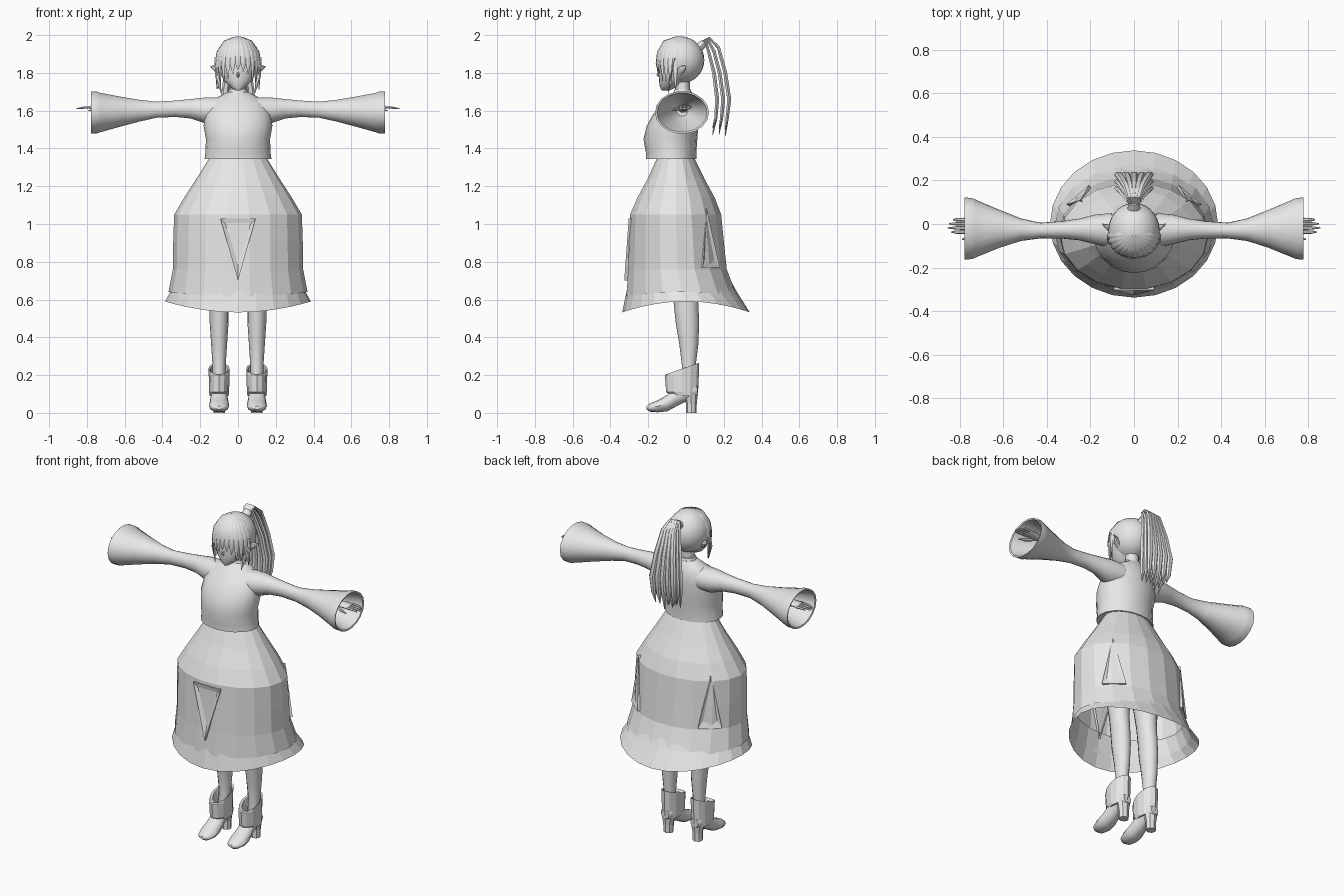
import bpy, bmesh, math, random
from mathutils import Vector

if "Cube" in bpy.data.objects:
    bpy.data.objects.remove(bpy.data.objects["Cube"])

random.seed(4)
grey = bpy.data.materials.new("plain grey")
grey.diffuse_color = (0.8, 0.8, 0.8, 1)
grey.use_nodes = True
grey.node_tree.nodes["Principled BSDF"].inputs["Base Color"].default_value = grey.diffuse_color


def finish(name, bm, smooth):
    bmesh.ops.recalc_face_normals(bm, faces=bm.faces)
    me = bpy.data.meshes.new(name)
    bm.to_mesh(me)
    bm.free()
    me.materials.append(grey)
    ob = bpy.data.objects.new(name, me)
    bpy.context.collection.objects.link(ob)
    if smooth:
        bpy.ops.object.select_all(action='DESELECT')
        ob.select_set(True)
        bpy.context.view_layer.objects.active = ob
        bpy.ops.object.shade_smooth_by_angle(angle=math.radians(40))
    return ob


def loft(name, pts, radii, n=12, side=(1, 0, 0), axis=None, caps=(True, True), smooth=True, warp=None):
    """Sweep elliptical rings along points; a fixed axis keeps the rings parallel."""
    bm = bmesh.new()
    pts = [Vector(p) for p in pts]
    rings = []
    for i, p in enumerate(pts):
        t = Vector(axis) if axis else pts[min(i + 1, len(pts) - 1)] - pts[max(i - 1, 0)]
        t.normalize()
        u = Vector(side)
        u = (u - t * u.dot(t)).normalized()
        v = t.cross(u)
        ring = []
        for k in range(n):
            a = 2 * math.pi * k / n
            q = p + u * radii[i][0] * math.cos(a) + v * radii[i][1] * math.sin(a)
            ring.append(bm.verts.new(warp(i, a, q) if warp else q))
        rings.append(ring)
    for r, s in zip(rings, rings[1:]):
        for k in range(n):
            bm.faces.new((r[k], r[(k + 1) % n], s[(k + 1) % n], s[k]))
    if caps[0]:
        bm.faces.new(rings[0])
    if caps[1]:
        bm.faces.new(rings[-1])
    return finish(name, bm, smooth)


def stack(name, rows, n=16, caps=(True, True), smooth=True, warp=None, x=0):
    """Horizontal rings given as (z, half width, front y, back y)."""
    return loft(name, [(x, (f + b) / 2, z) for z, w, f, b in rows],
                [(w, (b - f) / 2) for z, w, f, b in rows],
                n, axis=(0, 0, 1), caps=caps, smooth=smooth, warp=warp)


# Skirt: outer layer and flared ruffle, both open below
SKIRT = [(1.36, .145, -.15, .04), (1.24, .22, -.205, .10), (1.14, .285, -.26, .155),
         (1.05, .338, -.30, .19), (.90, .343, -.305, .205), (.76, .345, -.31, .22),
         (.64, .368, -.32, .275)]


def dip(amount, last):
    def warp(i, a, q):
        if i == last:
            q.z -= amount * math.sin(a) ** 2
        return q
    return warp


stack("skirt", SKIRT, 18, (True, False), False, dip(.025, 6))
stack("skirt_ruffle", [(.74, .335, -.30, .215), (.64, .358, -.315, .27), (.59, .386, -.338, .338)],
      24, (False, False), False, dip(.058, 2))


# Triangular folds standing off the skirt
def skirt_point(angle, z, lift):
    for (z0, *a), (z1, *b) in zip(SKIRT, SKIRT[1:]):
        if z1 <= z <= z0:
            t = (z0 - z) / (z0 - z1)
            w, f, k = [p + (q - p) * t for p, q in zip(a, b)]
            return Vector(((w + lift) * math.cos(angle),
                           (f + k) / 2 + ((k - f) / 2 + lift) * math.sin(angle), z))


def fold(name, degrees, tip_z, base_z, half):
    bm = bmesh.new()
    a = math.radians(degrees)
    corners = [(a, tip_z), (a - half, base_z), (a + half, base_z)]
    mid_z = (tip_z + 2 * base_z) / 3
    outer = [bm.verts.new(skirt_point(b, z, .012)) for b, z in corners]
    inner = [bm.verts.new(skirt_point(a + (b - a) * .6, mid_z + (z - mid_z) * .6, -.005)) for b, z in corners]
    root = [bm.verts.new(skirt_point(b, z, -.02)) for b, z in corners]
    bm.faces.new(inner)
    for k in range(3):
        j = (k + 1) % 3
        bm.faces.new((outer[k], outer[j], inner[j], inner[k]))
        bm.faces.new((root[k], root[j], outer[j], outer[k]))
    finish(name, bm, False)


fold("front_fold", -90, .70, 1.03, .27)
fold("back_fold_right", 42, 1.08, .77, .22)
fold("back_fold_left", 138, 1.08, .77, .22)

# Bodice with flared hem, collar and neck
stack("bodice", [(1.345, .177, -.213, .055), (1.38, .172, -.213, .055), (1.45, .170, -.225, .06),
                 (1.52, .182, -.208, .065), (1.58, .175, -.175, .065), (1.64, .155, -.125, .06),
                 (1.675, .10, -.085, .045), (1.70, .055, -.065, .03)], 20)
stack("collar", [(1.68, .06, -.075, .035), (1.715, .046, -.06, .025)], 14)
stack("neck", [(1.68, .04, -.055, .02), (1.80, .036, -.055, .02)], 12)

# Face, nose and hair cap
stack("face", [(1.708, .014, -.13, -.085), (1.725, .042, -.138, -.05), (1.76, .075, -.143, -.01),
               (1.80, .095, -.145, .03), (1.86, .106, -.145, .06), (1.92, .098, -.132, .06),
               (1.965, .06, -.09, .03)], 20)
loft("nose", [(0, -.14, 1.81), (0, -.152, 1.787), (0, -.14, 1.778)], [(.004, .004), (.008, .006), (.004, .004)], 6)
bm = bmesh.new()
bmesh.ops.create_uvsphere(bm, u_segments=28, v_segments=16, radius=1)
for v in bm.verts:
    v.co = Vector((v.co.x * .118, v.co.y * .127 - .03, v.co.z * .125 + 1.868))
bmesh.ops.delete(bm, geom=[v for v in bm.verts if v.co.y < -.06 and v.co.z < 1.92 or v.co.z < 1.75],
                 context='VERTS')
finish("hair_cap", bm, True)


def strand(name, pts, widths, depth, side=(1, 0, 0)):
    loft(name, pts, [(w, max(.002, depth * w)) for w in widths], 6, side)


# Fringe fanning from the crown, longer at the temples
for k in range(13):
    a = math.radians(-84 + 14 * k)
    s, c = math.sin(a), math.cos(a)
    end = 1.80 - .08 * abs(s) ** 2 + random.uniform(-.015, .02)
    strand("fringe_strand", [(.015 * s, -.045 - .01 * c, 1.99), (.07 * s, -.045 - .07 * c, 1.968),
                             (.108 * s, -.045 - .103 * c, 1.91), (.119 * s, -.045 - .111 * c, 1.85),
                             (.112 * s, -.045 - .106 * c, end)],
           [.006, .014, .018, .015, .002], .35, (c, s, 0))

# Ponytail of curved strands, plus tie
for k in range(15):
    f = (k % 5 - 2) / 2
    d = k // 5 - 1
    e = random.uniform(-.02, .03)
    strand("ponytail_strand", [(.008 * f, .08, 1.95), (.02 * f, .112 + .01 * d, 1.98 + .004 * d),
                               (.035 * f, .148 + .024 * d, 1.915 + .02 * d),
                               (.055 * f, .178 + .03 * d, 1.80), (.072 * f, .197 + .032 * d, 1.66),
                               (.07 * f, .188 + .03 * d, 1.56), (.06 * f, .175 + .034 * d, 1.485 + e)],
           [.008, .012, .016, .019, .02, .016, .003], .6)
loft("hair_tie", [(0, .07, 1.935), (0, .10, 1.962)], [(.03, .025), (.024, .02)], 10)

# Mirrored limbs
for sx, tag in ((1, "right"), (-1, "left")):
    # Ear and side lock
    loft("ear_" + tag, [(sx * .095, -.03, 1.81), (sx * .122, -.015, 1.822), (sx * .147, 0, 1.835)],
         [(.022, .026), (.014, .017), (.002, .002)], 8, (0, 1, 0), axis=(1, 0, 0))
    strand("side_lock_" + tag, [(sx * .11, -.06, 1.88), (sx * .108, -.085, 1.78), (sx * .088, -.095, 1.69)],
           [.015, .013, .002], .5)

    # Bell sleeve, turned in at the open cuff
    arm = [(.10, -.03, 1.60, .08, .07), (.18, -.025, 1.602, .068, .068), (.25, -.025, 1.61, .05, .052),
           (.33, -.027, 1.61, .04, .044), (.43, -.03, 1.605, .036, .043), (.52, -.026, 1.60, .052, .058),
           (.62, -.022, 1.595, .088, .08), (.73, -.021, 1.59, .134, .106), (.745, -.021, 1.59, .14, .112),
           (.778, -.021, 1.59, .143, .113), (.775, -.021, 1.59, .133, .104), (.60, -.02, 1.6, .07, .065),
           (.53, -.02, 1.60, .03, .03)]
    loft("sleeve_" + tag, [(sx * p[0], p[1], p[2]) for p in arm], [p[3:] for p in arm],
         18, (0, 1, 0), axis=(1, 0, 0))

    # Hand with fingers
    loft("hand_" + tag, [(sx * .50, -.015, 1.61), (sx * .68, -.012, 1.615), (sx * .73, -.01, 1.618),
                         (sx * .78, -.01, 1.616)],
         [(.025, .024), (.02, .017), (.034, .015), (.035, .011)], 10, (0, 1, 0), axis=(1, 0, 0))
    for y, tip in ((-.037, .84), (-.018, .855), (.001, .85), (.02, .83)):
        loft("finger_" + tag, [(sx * .77, y, 1.617), (sx * .815, y, 1.617), (sx * tip, y, 1.61)],
             [(.009, .008), (.008, .007), (.003, .003)], 6, (0, 1, 0))
    loft("thumb_" + tag, [(sx * .70, -.03, 1.612), (sx * .75, -.062, 1.605), (sx * .79, -.07, 1.60)],
         [(.011, .01), (.009, .009), (.003, .003)], 6, (0, 1, 0))

    # Leg
    x = sx * .1
    stack("leg_" + tag, [(1.20, .085, -.12, .06), (.90, .078, -.11, .06), (.68, .054, -.075, .055),
                         (.58, .05, -.065, .065), (.48, .05, -.055, .07), (.36, .042, -.035, .065),
                         (.24, .034, -.02, .05), (.12, .034, -.03, .05)], 12, x=x)

    # Boot cuff, raised at the back
    def slant(i, a, q):
        if i >= 3:
            q.z += .03 * math.sin(a)
        return q
    stack("boot_cuff_" + tag, [(.09, .05, -.075, .058), (.11, .053, -.105, .064), (.20, .055, -.112, .068),
                               (.235, .056, -.105, .07), (.23, .047, -.08, .058), (.17, .036, -.04, .05)],
          12, smooth=False, warp=slant, x=x)

    # Shoe swept from heel to toe as (y, bottom, top, half width), and its block heel
    shoe = [(.062, .09, .14, .026), (.045, .075, .16, .038), (0, .06, .165, .041), (-.05, .035, .14, .044),
            (-.10, .008, .095, .051), (-.15, .003, .067, .053), (-.19, .006, .05, .04), (-.208, .018, .036, .016)]
    loft("shoe_" + tag, [(x, y, (b + t) / 2) for y, b, t, w in shoe],
         [(w, (t - b) / 2) for y, b, t, w in shoe], 12, axis=(0, -1, 0))
    loft("heel_" + tag, [(x, .028, 0), (x, .028, .05), (x, .025, .10)],
         [(.03, .028), (.031, .029), (.04, .038)], 8, axis=(0, 0, 1), smooth=False)
    stack("shoe_strap_" + tag, [(.12, .046, -.085, .03), (.14, .046, -.075, .03)], 10, smooth=False, x=x)
